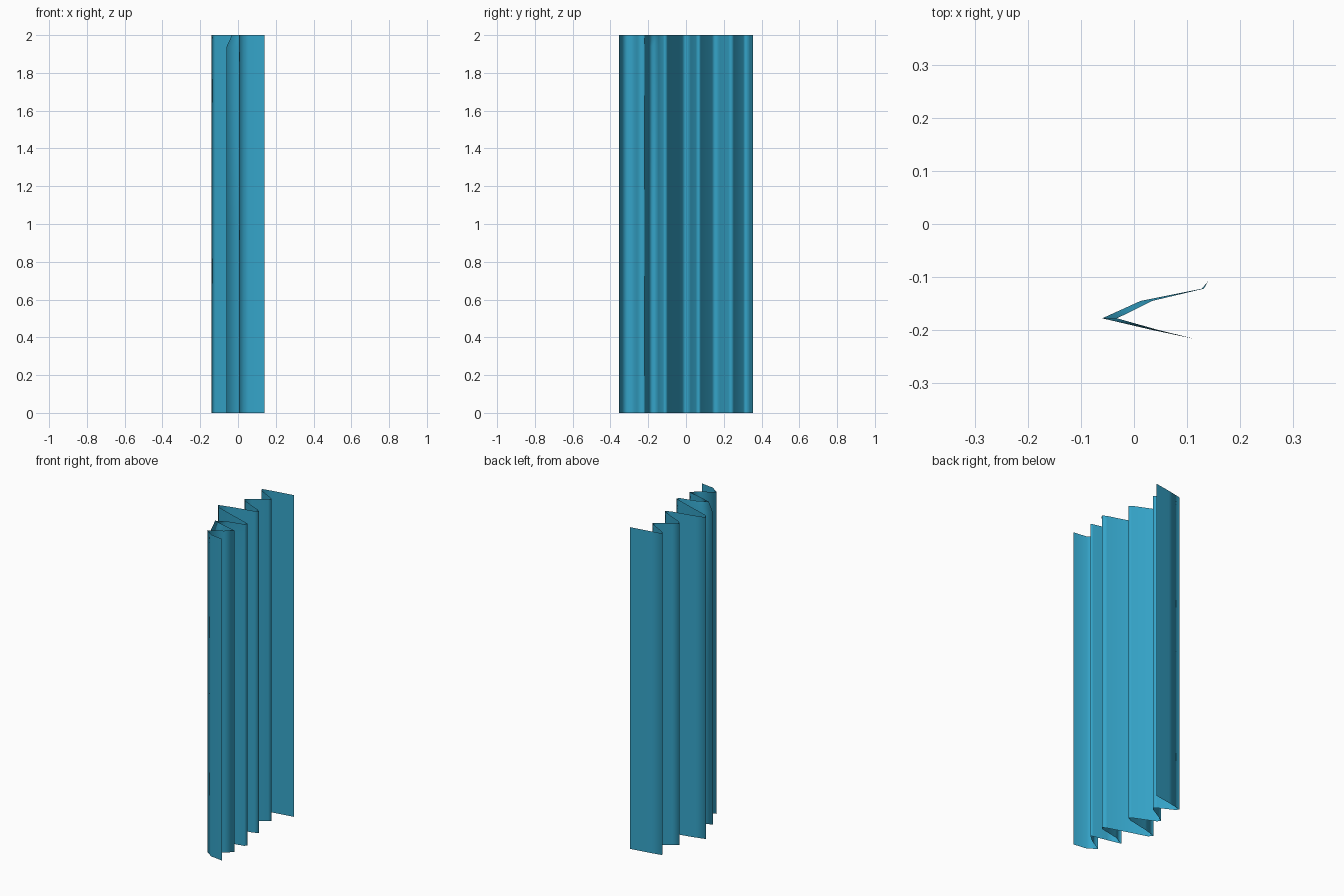
import bpy, bmesh

# Curtain fold profile seen from above (x, y)
PROFILE = [
    (0.14, -0.355), (0.055, -0.343), (0.005, -0.307), (0.085, -0.26),
    (0.13, -0.222), (0.115, -0.217), (0.03, -0.199), (-0.06, -0.178),
    (0.013, -0.145), (0.128, -0.122), (0.14, -0.108), (0.113, -0.096),
    (-0.12, -0.02), (-0.14, 0.003), (-0.06, 0.025), (0.07, 0.052),
    (0.097, 0.066), (0.083, 0.078), (-0.05, 0.138), (-0.063, 0.156),
    (-0.03, 0.18), (0.05, 0.224), (0.063, 0.24), (0.045, 0.253),
    (-0.05, 0.303), (-0.06, 0.32), (0.03, 0.338), (0.135, 0.355),
]
# Small sideways pinch of one fold at the top hem
PINCH = {6: 0.012, 7: 0.028, 8: 0.022, 9: 0.004}


def row(bm, z, pinch=0.0):
    return [bm.verts.new((x + pinch * PINCH.get(i, 0), y, z))
            for i, (x, y) in enumerate(PROFILE)]


# Pleated cloth sheet
bm = bmesh.new()
rows = [row(bm, 0.0), row(bm, 1.0), row(bm, 1.94), row(bm, 2.0, 1.0)]
for low, high in zip(rows, rows[1:]):
    for i in range(len(PROFILE) - 1):
        bm.faces.new((low[i], low[i + 1], high[i + 1], high[i]))
mesh = bpy.data.meshes.new("curtain")
bm.to_mesh(mesh)
bm.free()
curtain = bpy.data.objects.new("curtain", mesh)
bpy.context.collection.objects.link(curtain)
for p in mesh.polygons:
    p.use_smooth = True

# Blue fabric
fabric = bpy.data.materials.new("blue_fabric")
fabric.diffuse_color = (0.035, 0.37, 0.58, 1)
mesh.materials.append(fabric)
